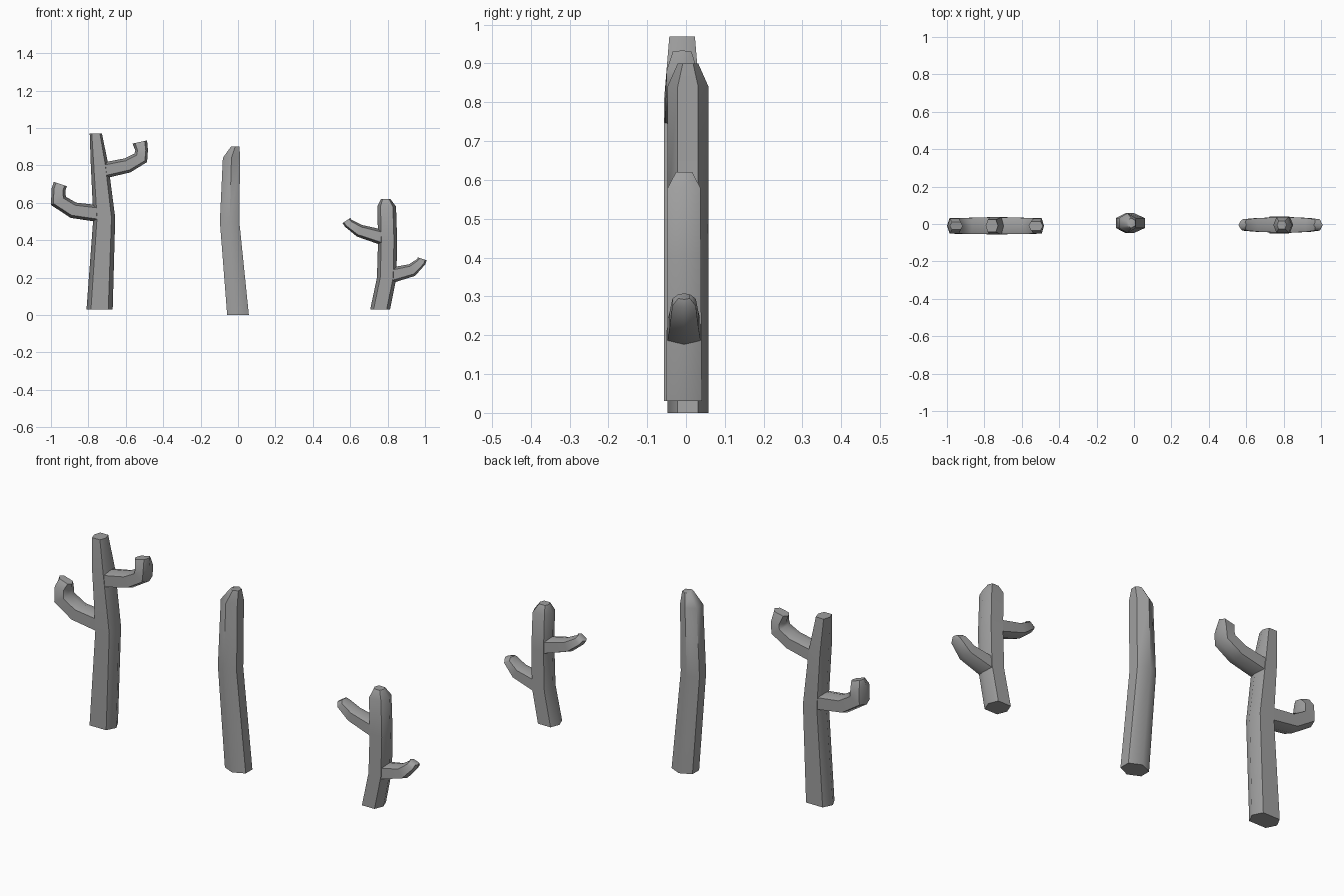
import bpy, bmesh, math
from mathutils import Vector

cube = bpy.data.objects.get("Cube")
if cube:
    bpy.data.objects.remove(cube, do_unlink=True)

# Single flat colour shared by every plant
shade = 0.35
colour = (shade, shade, shade, 1)
grey = bpy.data.materials.new("plain grey")
grey.use_nodes = True
grey.diffuse_color = colour
grey.node_tree.nodes["Principled BSDF"].inputs["Base Color"].default_value = colour


def hexagon(half):
    """Complete a six-sided outline by turning its front half around the centre."""
    return half + [(-across, -through) for across, through in half]


# Cross-sections as fractions of half width and half depth
FLAT_FRONT = hexagon([(-1, 0), (-0.66, -1), (0.66, -1)])
RIDGE_FRONT = hexagon([(-1, -0.5), (0, -1), (1, -0.5)])


def side_direction(path, index):
    """Mitred sideways direction of the path, lengthened at bends to keep the width."""
    before = path[max(index - 1, 0)]
    here = path[index]
    after = path[min(index + 1, len(path) - 1)]
    arriving = (here - before).normalized() or (after - here).normalized()
    leaving = (after - here).normalized() or arriving
    if arriving.length == 0:
        arriving = leaving
    along = (arriving + leaving).normalized()
    return Vector((along.y, -along.x)) / max(along.dot(leaving), 0.5)


def stem(name, points, root, end, tip=0.5, y=0, profile=FLAT_FRONT, upright=False):
    """Sweep a hexagon along x, z points; root and end are half width and half depth."""
    path = [Vector(point) for point in points]
    last = len(path) - 1
    bm = bmesh.new()
    rings = []
    for index, centre in enumerate(path):
        taper = min(index / (last - 1), 1)
        size = Vector(root).lerp(Vector(end), taper)
        if index == last:
            size *= tip
        side = Vector((1, 0)) if upright else side_direction(path, index)
        ring = []
        for across, through in profile:
            spot = centre + side * size.x * across
            ring.append(bm.verts.new((spot.x, y + size.y * through, spot.y)))
        rings.append(ring)

    # Walls between neighbouring rings, then both end caps
    for low, high in zip(rings, rings[1:]):
        for i in range(len(profile)):
            bm.faces.new((low[i - 1], low[i], high[i], high[i - 1]))
    bm.faces.new(rings[0])
    bm.faces.new(rings[-1])
    bmesh.ops.recalc_face_normals(bm, faces=bm.faces)

    mesh = bpy.data.meshes.new(name)
    bm.to_mesh(mesh)
    bm.free()
    mesh.materials.append(grey)
    obj = bpy.data.objects.new(name, mesh)
    bpy.context.collection.objects.link(obj)

    # Smooth the shallow ridges, keep the steep ones sharp
    bpy.ops.object.select_all(action="DESELECT")
    obj.select_set(True)
    bpy.context.view_layer.objects.active = obj
    bpy.ops.object.shade_smooth_by_angle(angle=math.radians(55))


# Tall cactus with two raised arms
tall_y = -0.01
stem("tall_cactus_trunk",
     [(-0.74, 0.03), (-0.715, 0.52), (-0.74, 0.8), (-0.76, 0.97)],
     root=(0.07, 0.047), end=(0.047, 0.047), tip=0.7, y=tall_y, upright=True)
stem("tall_cactus_lower_arm",
     [(-0.73, 0.54), (-0.88, 0.56), (-0.96, 0.61), (-0.96, 0.67), (-0.95, 0.7)],
     root=(0.045, 0.045), end=(0.037, 0.04), y=tall_y)
stem("tall_cactus_upper_arm",
     [(-0.73, 0.77), (-0.59, 0.8), (-0.52, 0.84), (-0.515, 0.88), (-0.525, 0.925)],
     root=(0.043, 0.045), end=(0.033, 0.04), tip=0.6, y=tall_y)

# Bare cactus with a blunt tip
stem("bare_cactus_trunk",
     [(0, 0), (-0.045, 0.5), (-0.035, 0.84), (-0.015, 0.9)],
     root=(0.058, 0.053), end=(0.046, 0.053), y=0.005,
     profile=RIDGE_FRONT, upright=True)

# Small cactus with two short arms
small_y = -0.005
stem("small_cactus_trunk",
     [(0.76, 0.03), (0.795, 0.2), (0.8, 0.4), (0.795, 0.58), (0.79, 0.62)],
     root=(0.053, 0.046), end=(0.05, 0.042), y=small_y, upright=True)
stem("small_cactus_upper_arm",
     [(0.79, 0.41), (0.65, 0.45), (0.59, 0.49), (0.58, 0.505)],
     root=(0.042, 0.042), end=(0.025, 0.03), y=small_y)
stem("small_cactus_lower_arm",
     [(0.79, 0.205), (0.93, 0.24), (0.98, 0.285), (0.985, 0.3)],
     root=(0.043, 0.044), end=(0.025, 0.03), y=small_y)
